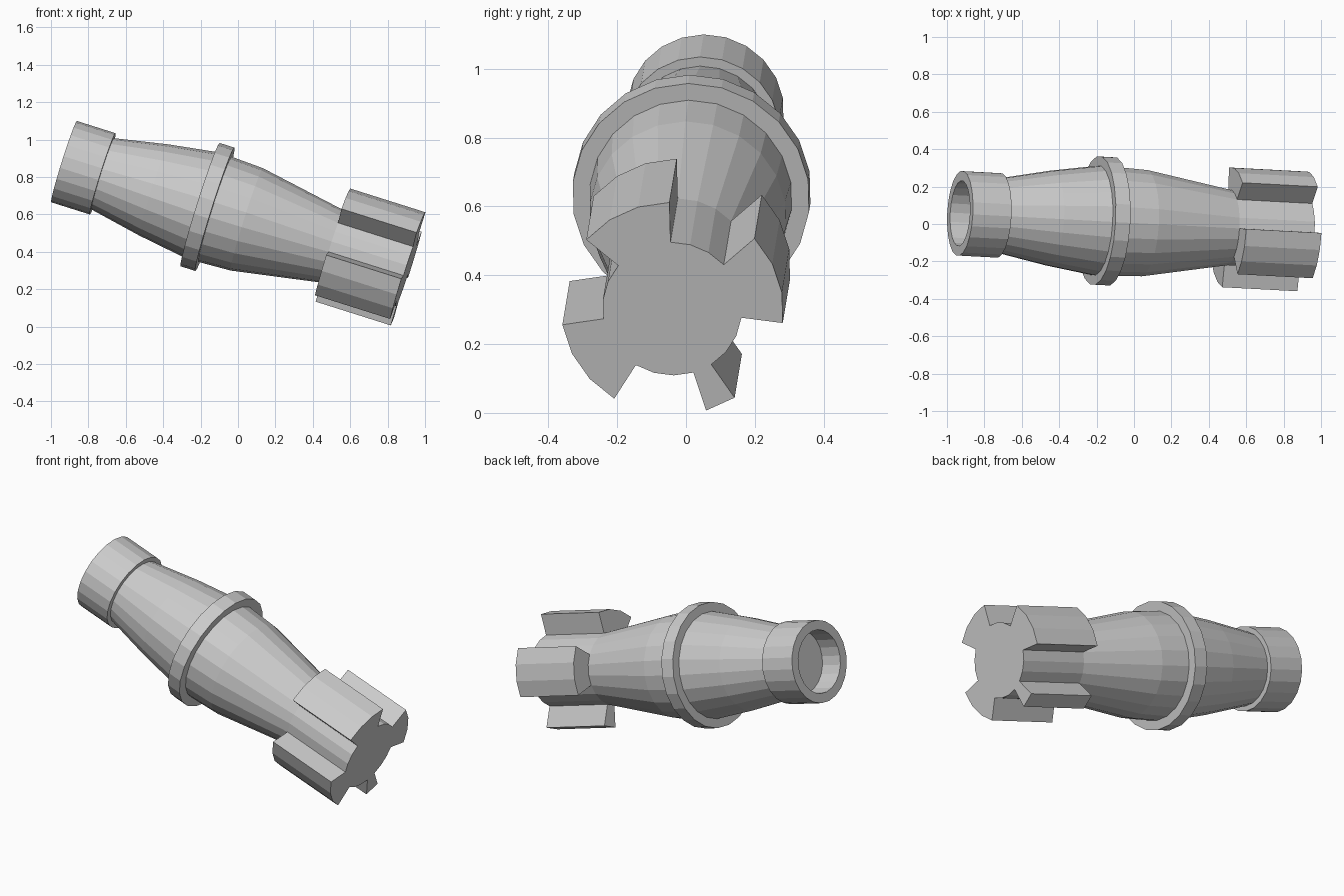
import bpy, bmesh, math
from mathutils import Vector, Matrix

if "Cube" in bpy.data.objects:
    bpy.data.objects.remove(bpy.data.objects["Cube"])

SIDES = 22
START = math.radians(-56.8)          # angle of the first vertex around the axis

# Tilted frame: local z runs along the axis from the hollow end to the toothed end
axis = Vector((1, -0.053, -0.316)).normalized()
up = (Vector((0, 0, 1)) - axis * axis.z).normalized()
side = up.cross(axis)
frame = Matrix.Translation((-0.93, 0.057, 0.8825)) @ Matrix((side, up, axis)).transposed().to_4x4()


def lathe(profile):
    """Spin (radius, distance) points about z and cap both ends; return bmesh and bands."""
    bm = bmesh.new()
    rings = []
    for r, t in profile:
        rings.append([bm.verts.new((r * math.cos(START + i * math.tau / SIDES),
                                    r * math.sin(START + i * math.tau / SIDES), t))
                      for i in range(SIDES)])
    bands = []
    for a, b in zip(rings, rings[1:]):
        bands.append([bm.faces.new((a[i], a[(i + 1) % SIDES], b[(i + 1) % SIDES], b[i]))
                      for i in range(SIDES)])
    bm.faces.new(rings[0])
    bm.faces.new(rings[-1])
    bmesh.ops.recalc_face_normals(bm, faces=bm.faces)
    return bm, bands


def finish(name, bm):
    bmesh.ops.recalc_face_normals(bm, faces=bm.faces)
    mesh = bpy.data.meshes.new(name)
    bm.to_mesh(mesh)
    bm.free()
    ob = bpy.data.objects.new(name, mesh)
    ob.matrix_world = frame
    bpy.context.collection.objects.link(ob)


# Barrel: hollow collar, swelling body and flange in one profile
barrel, _ = lathe([
    (0.175, 0.13), (0.175, 0), (0.228, 0), (0.228, 0.217),       # socket and collar
    (0.2, 0.217), (0.256, 0.504), (0.295, 0.764),                # rear body
    (0.346, 0.764), (0.346, 0.847), (0.295, 0.847),              # flange
    (0.287, 1.026), (0.203, 1.505),                              # front taper
])
finish("barrel", barrel)

# Toothed head: every second group of three sides is raised into a tooth
core_r, tooth_r = 0.203, 0.324
head, bands = lathe([(core_r, 1.505), (core_r, 1.927)])
teeth = [f for i, f in enumerate(bands[0]) if (i // 3) % 2 == 1]
raised = bmesh.ops.extrude_face_region(head, geom=teeth)["geom"]
for v in raised:
    if isinstance(v, bmesh.types.BMVert):
        v.co.x *= tooth_r / core_r
        v.co.y *= tooth_r / core_r
bmesh.ops.delete(head, geom=[f for f in teeth if f.is_valid], context='FACES_ONLY')
finish("toothed_head", head)
